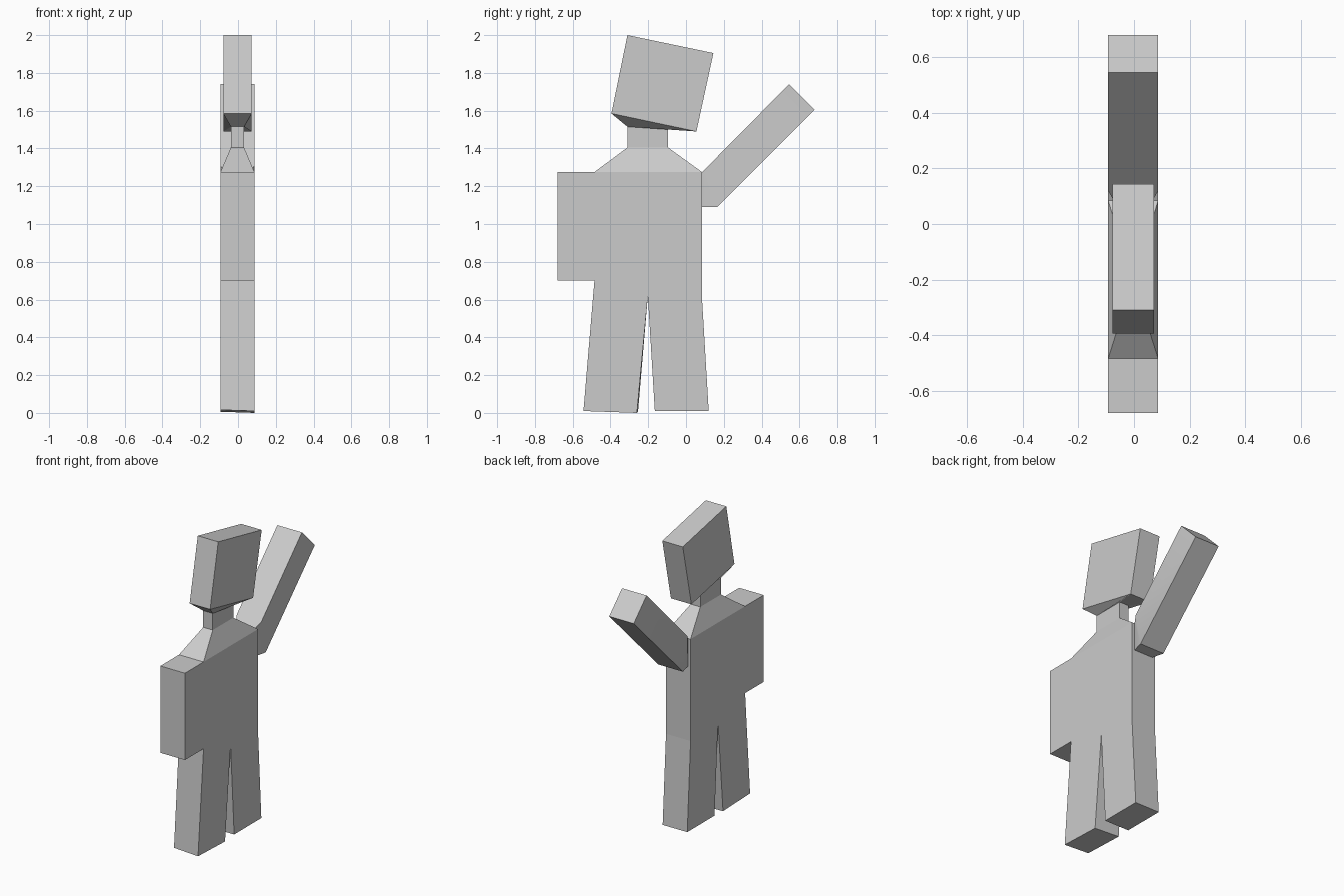
import bpy, bmesh
from mathutils import Vector

cube = bpy.data.objects.get("Cube")
if cube:
    bpy.data.objects.remove(cube, do_unlink=True)

CENTRE = -0.003   # middle plane of the slab-like figure
HALF = 0.09       # half thickness of the body

grey = bpy.data.materials.new("plain grey")
grey.use_nodes = True
colour = (0.6, 0.6, 0.6, 1)
grey.diffuse_color = colour
grey.node_tree.nodes["Principled BSDF"].inputs["Base Color"].default_value = colour


def slab(name, outline, widths=HALF, tweak=None):
    """Side outline of (y, z) points, thickened in x; widths may vary per point."""
    if not isinstance(widths, (list, tuple)):
        widths = [widths] * len(outline)
    bm = bmesh.new()
    sides = [[bm.verts.new((CENTRE + s * w, y, z)) for (y, z), w in zip(outline, widths)]
             for s in (-1, 1)]
    left, right = sides
    bm.faces.new(left)
    bm.faces.new(right[::-1])
    for i in range(len(outline)):
        j = (i + 1) % len(outline)
        bm.faces.new((left[j], left[i], right[i], right[j]))
    if tweak:
        for v in bm.verts:
            tweak(v)
    return finish(name, bm)


def loft(name, rings):
    """Rings of (front y, front z, back y, back z, half width) joined into a closed shape."""
    bm = bmesh.new()
    loops = []
    for y0, z0, y1, z1, w in rings:
        corners = ((-w, y0, z0), (w, y0, z0), (w, y1, z1), (-w, y1, z1))
        loops.append([bm.verts.new(Vector(c) + Vector((CENTRE, 0, 0))) for c in corners])
    for a, b in zip(loops, loops[1:]):
        for i in range(4):
            j = (i + 1) % 4
            bm.faces.new((a[i], a[j], b[j], b[i]))
    bm.faces.new(loops[0][::-1])
    bm.faces.new(loops[-1])
    return finish(name, bm)


def finish(name, bm):
    bmesh.ops.recalc_face_normals(bm, faces=bm.faces)
    mesh = bpy.data.meshes.new(name)
    bm.to_mesh(mesh)
    bm.free()
    mesh.materials.append(grey)
    obj = bpy.data.objects.new(name, mesh)
    bpy.context.collection.objects.link(obj)
    return obj


# Front foot is turned and tilted very slightly
def twist_foot(v):
    if v.co.z < 0.1 and v.co.y < -0.2:
        side = 1 if v.co.x > CENTRE else -1
        v.co.y -= 0.003 * side
        v.co.z += 0.003 * (1 - side)


# Torso, hanging front arm and both legs share one flat outline
slab("torso_and_legs", [
    (-0.68, 0.70), (-0.68, 1.275), (0.085, 1.275), (0.085, 0.60),
    (0.12, 0.01), (-0.165, 0.01), (-0.202, 0.62), (-0.257, 0.0),
    (-0.54, 0.01), (-0.485, 0.70)], tweak=twist_foot)

# Sloping shoulders, neck and the flare under the head
loft("shoulders_and_neck", [
    (-0.485, 1.275, 0.085, 1.275, HALF),
    (-0.31, 1.405, -0.095, 1.405, 0.035),
    (-0.31, 1.515, -0.095, 1.515, 0.035),
    (-0.395, 1.585, 0.055, 1.49, 0.075)])

# Tilted head block
loft("head", [
    (-0.395, 1.585, 0.055, 1.49, 0.075),
    (-0.31, 2.0, 0.145, 1.905, 0.075)])

# Raised back arm, pinched where it leaves the shoulder
arm = loft("raised_arm", [
    (0.085, 1.275, 0.085, 1.09, 0.07),
    (0.12, 1.31, 0.165, 1.09, HALF),
    (0.545, 1.74, 0.68, 1.605, HALF)])
bpy.context.view_layer.objects.active = arm
arm.select_set(True)
bpy.ops.object.shade_smooth_by_angle(angle=0.6)
